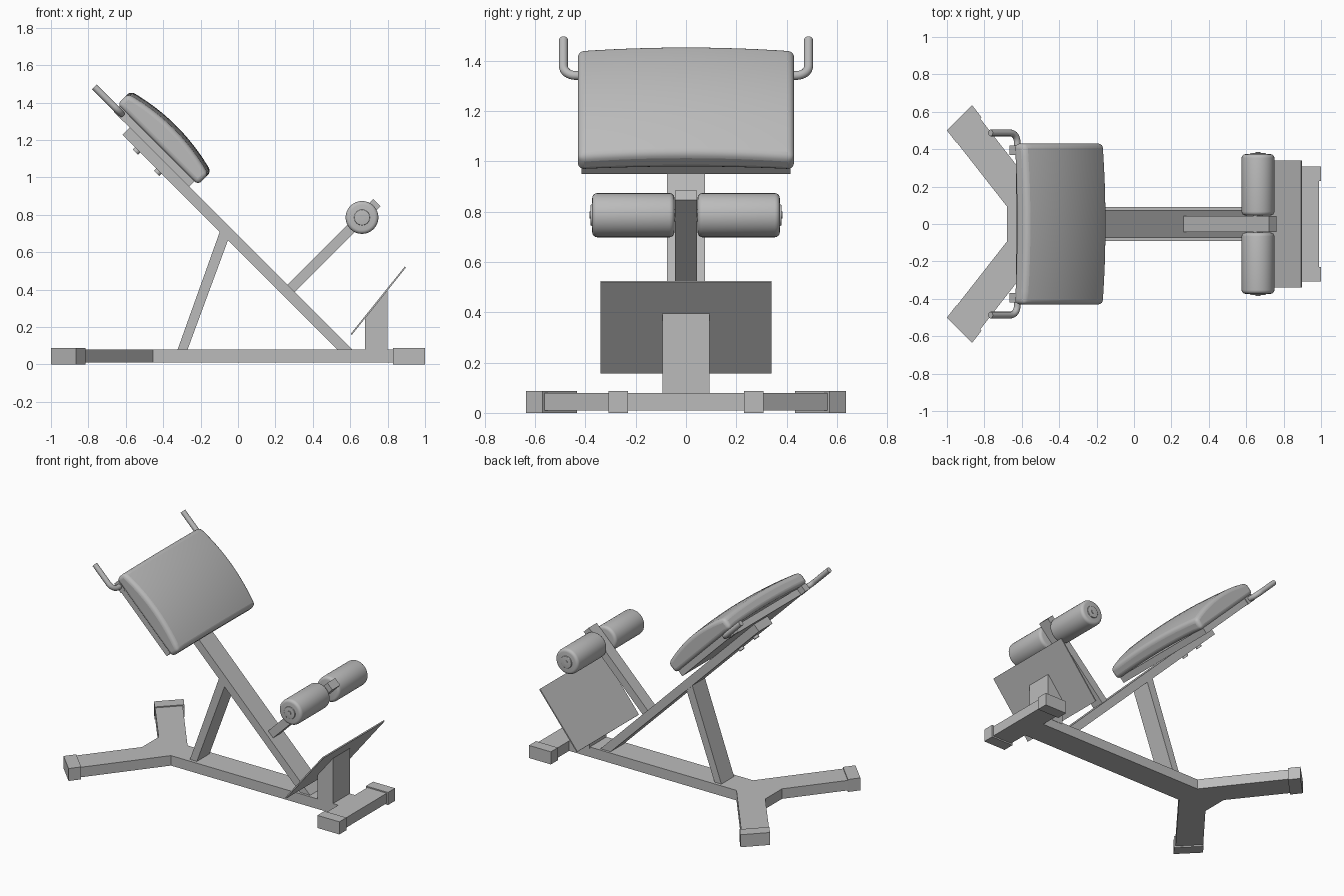
import bpy, bmesh, math
from mathutils import Vector

if "Cube" in bpy.data.objects:
    bpy.data.objects.remove(bpy.data.objects["Cube"])

R2 = math.sqrt(2)

grey = bpy.data.materials.new("plain grey")
grey.diffuse_color = (0.5, 0.5, 0.5, 1)
grey.use_nodes = True
grey.node_tree.nodes["Principled BSDF"].inputs["Base Color"].default_value = grey.diffuse_color


def inc(u, y, n):
    """Inclined frame: u runs down the 45 degree beam, n points out of it."""
    return Vector(((u + n) / R2, y, (n - u) / R2))


def finish(name, bm):
    bmesh.ops.recalc_face_normals(bm, faces=bm.faces)
    me = bpy.data.meshes.new(name)
    bm.to_mesh(me)
    bm.free()
    me.materials.append(grey)
    ob = bpy.data.objects.new(name, me)
    bpy.context.collection.objects.link(ob)
    return ob


def extrude(name, pts, vec):
    bm = bmesh.new()
    f = bm.faces.new([bm.verts.new(p) for p in pts])
    new = bmesh.ops.extrude_face_region(bm, geom=[f])["geom"]
    bmesh.ops.translate(bm, vec=vec, verts=[v for v in new if isinstance(v, bmesh.types.BMVert)])
    return finish(name, bm)


def side_prism(name, pts, y0, y1):
    return extrude(name, [(x, y0, z) for x, z in pts], (0, y1 - y0, 0))


def plan_prism(name, pts, z0, z1):
    return extrude(name, [(x, y, z0) for x, y in pts], (0, 0, z1 - z0))


def inc_box(name, u0, u1, y0, y1, n0, n1):
    pts = [inc(u, y0, n) for u, n in ((u0, n0), (u1, n0), (u1, n1), (u0, n1))]
    return extrude(name, pts, (0, y1 - y0, 0))


def smooth(ob, angle=40):
    bpy.ops.object.select_all(action='DESELECT')
    ob.select_set(True)
    bpy.context.view_layer.objects.active = ob
    bpy.ops.object.shade_smooth_by_angle(angle=math.radians(angle))


def cylinder(name, p0, p1, r, bevel=0, sides=32):
    p0, p1 = Vector(p0), Vector(p1)
    d = p1 - p0
    bm = bmesh.new()
    bmesh.ops.create_cone(bm, cap_ends=True, segments=sides, radius1=r, radius2=r, depth=d.length)
    if bevel:
        rim = [e for e in bm.edges if abs(e.verts[0].co.z - e.verts[1].co.z) < 1e-5]
        bmesh.ops.bevel(bm, geom=rim, offset=bevel, segments=4, profile=0.5, affect='EDGES')
    q = d.to_track_quat('Z', 'Y')
    for v in bm.verts:
        v.co = q @ v.co + (p0 + p1) / 2
    ob = finish(name, bm)
    smooth(ob)
    return ob


# Base frame: beam with splayed legs at one end and a crossbar at the other
half = [(0.99, 0.26), (0.84, 0.26), (0.84, 0.092), (-0.455, 0.092),
        (-0.825, 0.567), (-0.96, 0.452), (-0.678, 0.092)]
plan_prism("base_frame", half + [(x, -y) for x, y in reversed(half)], 0.01, 0.08)

# End caps
for s, side in ((1, "left"), (-1, "right")):
    plan_prism("leg_cap_" + side, [(x, s * y) for x, y in
               ((-1, 0.5), (-0.866, 0.636), (-0.815, 0.57), (-0.949, 0.434))], 0, 0.087)
    plan_prism("crossbar_cap_" + side, [(x, s * y) for x, y in
               ((0.83, 0.23), (1, 0.23), (1, 0.308), (0.83, 0.308))], 0, 0.088)

# Inclined main beam and its strut
a, b = inc(-1.305, 0, 0.432), inc(-1.305, 0, 0.488)
side_prism("main_beam", [(0.561, 0.05), (0.64, 0.05), (b.x, b.z), (a.x, a.z)], -0.075, 0.075)
side_prism("strut", [(-0.33, 0.06), (-0.277, 0.06), (-0.044, 0.69), (-0.09, 0.73)], -0.07, 0.07)

# Roller arm, rollers and axle
inc_box("roller_arm", -0.115, -0.06, -0.044, 0.044, 0.47, 1.136)
AX, AZ = 0.663, 0.786
for s, side in ((1, "left"), (-1, "right")):
    cylinder("roller_" + side, (AX, s * 0.046, AZ), (AX, s * 0.373, AZ), 0.088, 0.02)
    cylinder("roller_washer_" + side, (AX, s * 0.36, AZ), (AX, s * 0.38, AZ), 0.042, 0.004)
    cylinder("roller_bolt_" + side, (AX, s * 0.37, AZ), (AX, s * 0.384, AZ), 0.014, 0, 16)
cylinder("roller_axle", (AX, -0.36, AZ), (AX, 0.36, AZ), 0.025)

# Foot plate and its post
side_prism("foot_plate", [(0.602, 0.163), (0.608, 0.157), (0.898, 0.518), (0.892, 0.524)], -0.34, 0.34)
side_prism("foot_post", [(0.68, 0.07), (0.80, 0.07), (0.80, 0.40), (0.68, 0.25)], -0.094, 0.094)

# Back plate with bolts through the beam
inc_box("back_plate", -1.38, -0.857, -0.415, 0.415, 0.487, 0.532)
for i, u in enumerate((-1.19, -1.03)):
    cylinder("beam_bolt_%d" % (i + 1), inc(u, 0, 0.415), inc(u, 0, 0.45), 0.02, 0, 16)

# Crowned back pad
U0, U1, W, SEG = -1.44, -0.83, 0.43, 12
bm = bmesh.new()
bmesh.ops.create_grid(bm, x_segments=SEG, y_segments=SEG, size=1)
new = bmesh.ops.extrude_face_region(bm, geom=bm.faces[:])["geom"]
top = {v for v in new if isinstance(v, bmesh.types.BMVert)}
for v in bm.verts:
    s, t = v.co.x, v.co.y
    if v in top:
        n = 0.605 + 0.022 * (1 - t * t) + 0.042 * (1 - s * s)
    else:
        n = 0.526 + 0.015 * (1 - t * t)
    v.co = inc((U0 + U1) / 2 + s * (U1 - U0) / 2, t * W, n)
pad = finish("back_pad", bm)
bev = pad.modifiers.new("rounded rim", 'BEVEL')
bev.width, bev.segments = 0.025, 4
bev.limit_method, bev.angle_limit = 'ANGLE', math.radians(40)
smooth(pad, 60)

# Bent handles with mounting tabs
for s, side in ((1, "left"), (-1, "right")):
    inc_box("handle_tab_" + side, -1.425, -1.35, min(s * 0.37, s * 0.42), max(s * 0.37, s * 0.42), 0.485, 0.53)
    path = [(-1.592, 0.487)]
    path += [(-1.44 + 0.05 * math.sin(k * math.pi / 16), 0.437 + 0.05 * math.cos(k * math.pi / 16))
             for k in range(9)]
    path += [(-1.39, 0.39)]
    cu = bpy.data.curves.new("handle_" + side, 'CURVE')
    cu.dimensions = '3D'
    cu.bevel_depth, cu.bevel_resolution, cu.use_fill_caps = 0.018, 4, True
    sp = cu.splines.new('POLY')
    sp.points.add(len(path) - 1)
    for p, (u, y) in zip(sp.points, path):
        p.co = (*inc(u, s * y, 0.507), 1)
    cu.materials.append(grey)
    ob = bpy.data.objects.new("handle_" + side, cu)
    bpy.context.collection.objects.link(ob)
    bpy.ops.object.select_all(action='DESELECT')
    ob.select_set(True)
    bpy.context.view_layer.objects.active = ob
    bpy.ops.object.convert(target='MESH')
    smooth(bpy.context.view_layer.objects.active)
